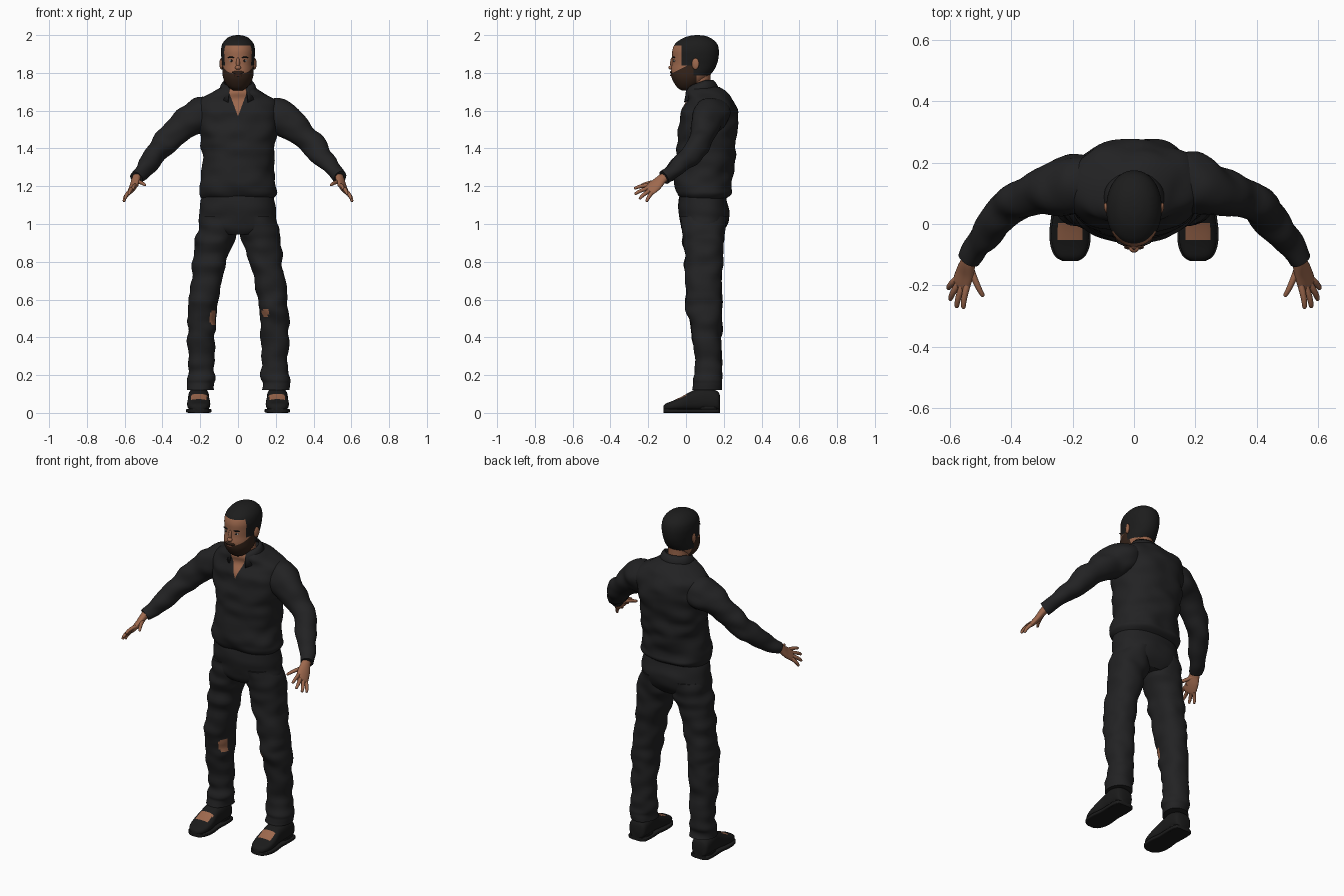
import bpy, bmesh, math
from mathutils import Vector, noise

cube = bpy.data.objects.get("Cube")
if cube:
    bpy.data.objects.remove(cube, do_unlink=True)


def material(name, r, g, b):
    m = bpy.data.materials.new(name)
    m.use_nodes = True
    m.diffuse_color = (r, g, b, 1)
    bsdf = m.node_tree.nodes["Principled BSDF"]
    bsdf.inputs["Base Color"].default_value = (r, g, b, 1)
    bsdf.inputs["Roughness"].default_value = 0.9
    return m


CLOTH = material("black cloth", 0.016, 0.016, 0.017)
LEATHER = material("black leather", 0.011, 0.011, 0.011)
HAIR = material("black hair", 0.012, 0.012, 0.012)
BEARD = material("dark brown beard", 0.035, 0.017, 0.010)
SKIN = material("brown skin", 0.34, 0.14, 0.075)
LIPS = material("lips", 0.19, 0.07, 0.045)
EYE = material("eye white", 0.45, 0.42, 0.38)


def finish(name, bm, mats, rule=None):
    """Turn a bmesh into a smooth shaded object, coloured by a rule."""
    bmesh.ops.recalc_face_normals(bm, faces=bm.faces)
    for f in bm.faces:
        f.material_index = rule(f.calc_center_median()) if rule else 0
    mesh = bpy.data.meshes.new(name)
    bm.to_mesh(mesh)
    bm.free()
    for m in mats:
        mesh.materials.append(m)
    mesh.shade_smooth()
    mesh.set_sharp_from_angle(angle=math.radians(50))
    ob = bpy.data.objects.new(name, mesh)
    bpy.context.collection.objects.link(ob)
    return ob


def spline(rows, steps):
    """Catmull-Rom interpolation of whole rows."""
    rows = [Vector(r) for r in rows]
    out = []
    for i in range(len(rows) - 1):
        p0, p1, p2 = rows[max(i - 1, 0)], rows[i], rows[i + 1]
        p3 = rows[min(i + 2, len(rows) - 1)]
        for k in range(steps):
            t = k / steps
            out.append(p1 + 0.5 * t * ((p2 - p0) + t * ((2 * p0 - 5 * p1 + 4 * p2 - p3)
                       + t * (3 * p1 - p0 - 3 * p2 + p3))))
    return out + [rows[-1]]


def loft(name, rows, mats, axis=None, side=(1, 0, 0), n=32, steps=6, p=2.0,
         fold=0.0, cuts=(), rule=None):
    """Skin rounded sections; a row is centre x, y, z and two radii."""
    rows = spline(rows, steps)
    bm = bmesh.new()
    rings = []
    for i, r in enumerate(rows):
        a, b = rows[max(i - 1, 0)], rows[min(i + 1, len(rows) - 1)]
        t = Vector(axis) if axis else (Vector(b[:3]) - Vector(a[:3])).normalized()
        u = Vector(side)
        u = (u - t * u.dot(t)).normalized()
        v = t.cross(u)
        ring = []
        for k in range(n):
            q = 2 * math.pi * k / n
            c, s = math.cos(q), math.sin(q)
            off = (u * r[3] * math.copysign(abs(c) ** (2 / p), c)
                   + v * r[4] * math.copysign(abs(s) ** (2 / p), s))
            pos = Vector(r[:3]) + off
            if fold:
                wave = noise.noise(Vector((pos.x * 9, pos.y * 9, pos.z * 16)))
                pos += off.normalized() * fold * wave
            ring.append(bm.verts.new(pos))
        rings.append(ring)
    for a, b in zip(rings, rings[1:]):
        for k in range(n):
            bm.faces.new((a[k], a[(k + 1) % n], b[(k + 1) % n], b[k]))
    bm.faces.new(rings[0])
    bm.faces.new(rings[-1])
    for co, no in cuts:
        bmesh.ops.bisect_plane(bm, geom=bm.verts[:] + bm.edges[:] + bm.faces[:],
                               plane_co=co, plane_no=no, dist=1e-5)
    return finish(name, bm, mats, rule)


def upright(rows, x=0):
    """Rows of height, front y, back y, half width, optional centre x."""
    return [((r[4] if len(r) > 4 else 0) * (x or 1), (r[1] + r[2]) / 2, r[0],
             r[3], (r[2] - r[1]) / 2) for r in rows]


def blob(name, loc, scale, mat, tilt=0):
    bpy.ops.mesh.primitive_uv_sphere_add(segments=20, ring_count=12, radius=1,
                                         location=loc, rotation=(0, 0, tilt))
    ob = bpy.context.object
    ob.name, ob.scale = name, scale
    ob.data.materials.append(mat)
    ob.data.shade_smooth()
    return ob


UP = (0, 0, 1)

# Shirt with an open V neck
loft("shirt", upright([
    (1.13, -.02, .20, .185), (1.16, -.05, .235, .207), (1.2, -.06, .24, .203),
    (1.3, -.055, .25, .19), (1.4, -.05, .265, .193), (1.48, -.047, .272, .20),
    (1.56, -.03, .272, .215), (1.62, -.013, .265, .215), (1.665, 0, .245, .19),
    (1.70, .0, .21, .125), (1.725, .005, .175, .08)]), [CLOTH, SKIN], UP, n=64,
    p=2.3, fold=.016, cuts=[((0, 0, 1.57), (s * 2.7, 0, -1)) for s in (-1, 1)],
    rule=lambda c: int(c.y < .06 and c.z > 1.57 + 2.7 * abs(c.x)))

# Collar folded around the neck, open at the front
bm = bmesh.new()
strips = []
for i in range(41):
    t = i / 20 - 1
    a = t * math.pi * .83
    drop = max(0, abs(t) - .45) / .55
    sx, cy = math.sin(a), math.cos(a)
    strips.append([bm.verts.new(co) for co in (
        (.078 * sx, .075 + .07 * cy, 1.762 - .035 * drop),
        (.092 * sx, .075 + .085 * cy, 1.745 - .04 * drop),
        (.108 * sx, .08 + .105 * cy, 1.70 - .055 * drop))])
for a, b in zip(strips, strips[1:]):
    for k in range(2):
        bm.faces.new((a[k], a[k + 1], b[k + 1], b[k]))
collar = finish("collar", bm, [CLOTH])
collar.modifiers.new("thickness", "SOLIDIFY").thickness = .007

# Trouser seat
loft("trouser_seat", upright([
    (1.17, -.035, .2, .185), (1.1, -.04, .222, .198), (1.04, -.035, .23, .205),
    (.98, -.025, .212, .2), (.945, -.005, .18, .12)]), [CLOTH], UP, n=48,
    p=2.3, fold=.008)

for s, label in ((1, "left"), (-1, "right")):
    # Trouser leg with a worn hole at the knee
    hole = (.147, .53, .022, .02) if s > 0 else (-.128, .5, .022, .042)

    def torn(c):
        return int(c.y < .075 and ((c.x - hole[0]) / hole[2]) ** 2
                   + ((c.z - hole[1]) / hole[3]) ** 2 < 1)
    loft(label + "_trouser_leg", upright([
        (1.04, -.03, .22, .098, .1), (.94, -.015, .203, .107, .116),
        (.88, -.012, .195, .098, .132), (.75, -.005, .19, .085, .158),
        (.6, 0, .19, .078, .182), (.52, .008, .19, .075, .19),
        (.4, .035, .187, .072, .193), (.25, .05, .187, .069, .195),
        (.185, .043, .19, .077, .196), (.155, .05, .185, .07, .198),
        (.12, .038, .192, .07, .2)], s), [CLOTH, SKIN], UP, n=44, steps=8,
        p=2.2, fold=.014, rule=torn)

    # Shoe with a bare instep, and its sole
    last = [(.18, .03, .09), (.165, .052, .115), (.1, .056, .135), (.04, .054, .12),
            (-.02, .061, .088), (-.07, .058, .064), (-.105, .043, .05), (-.12, .02, .036)]
    loft(label + "_shoe", [(s * .208, y, h / 2 + .006, w, h / 2 - .006) for y, w, h in last],
         [LEATHER, SKIN], (0, 1, 0), n=40, steps=5, p=2.6,
         rule=lambda c: int(c.z > .06 and -.055 < c.y < 0 and abs(c.x - s * .205) < .04))
    loft(label + "_sole", [(s * .208, y, .011, w + .006, .011) for y, w, h in last],
         [LEATHER], (0, 1, 0), n=32, steps=4, p=6)
    loft(label + "_heel", [(s * .208, .12, z, .054, .055) for z in (0, .03)],
         [LEATHER], UP, steps=2, p=2.6)

    # Sleeve
    loft(label + "_sleeve", [(s * x, y, z, r, r) for x, y, z, r in (
        (.13, .15, 1.59, .08), (.19, .135, 1.575, .095), (.26, .11, 1.545, .085),
        (.34, .088, 1.475, .066), (.41, .06, 1.405, .06), (.465, -.01, 1.335, .053),
        (.51, -.072, 1.278, .042), (.538, -.118, 1.247, .036))],
        [CLOTH], side=(0, 1, 0), n=36, fold=.014)

    # Hand: palm, four fingers and thumb
    loft(label + "_palm", [(s * x, y, z, w, h) for x, y, z, w, h in (
        (.528, -.09, 1.262, .026, .024), (.539, -.125, 1.24, .028, .021),
        (.55, -.16, 1.207, .037, .018), (.563, -.195, 1.18, .038, .014),
        (.568, -.208, 1.17, .03, .008))], [SKIN], side=(s * .6, .35, -.65), n=24)
    digits = {"index": ((.54, -.195, 1.203), (.555, -.275, 1.187)),
              "middle": ((.556, -.2, 1.187), (.577, -.272, 1.157)),
              "ring": ((.57, -.195, 1.172), (.598, -.247, 1.132)),
              "little": ((.58, -.183, 1.16), (.604, -.21, 1.117)),
              "thumb": ((.53, -.145, 1.222), (.49, -.236, 1.205))}
    for finger, (a, b) in digits.items():
        a, b = Vector(a), Vector(b)
        path = [(t, r) for t, r in ((-.15, .011), (.3, .0105), (.7, .009), (.95, .007), (1, .003))]
        rows = []
        for t, r in path:
            q = a.lerp(b, t) + Vector((.004, 0, .006)) * math.sin(math.pi * max(t, 0))
            rows.append((s * q.x, q.y, q.z, r, r))
        loft(f"{label}_{finger}_finger", rows, [SKIN], side=(0, .3, 1), n=14, steps=3)

# Neck
loft("neck", upright([(1.6, .03, .14, .065), (1.68, .012, .14, .06),
                      (1.74, .015, .13, .057), (1.8, .02, .13, .057)]), [SKIN], UP)


# Head, with hair and beard as cut areas
def head_colour(c):
    if c.z > 1.945 or (c.y > -.025 and c.z > 1.838) or (c.y > .04 and c.z > 1.785):
        return 1
    if c.y > .055:
        return 0
    return 2 if c.z < 1.797 + .5 * (c.y + .075) else 0


loft("head", upright([
    (1.706, -.02, .035, .022), (1.72, -.043, .055, .045), (1.745, -.062, .085, .066),
    (1.775, -.076, .115, .079), (1.81, -.08, .145, .083), (1.845, -.075, .163, .084),
    (1.88, -.073, .172, .088), (1.92, -.072, .174, .09), (1.955, -.057, .164, .082),
    (1.982, -.02, .135, .06), (1.996, .02, .1, .032), (2.0, .055, .065, .006)]),
    [SKIN, HAIR, BEARD], UP, n=56, p=2.1, rule=head_colour,
    cuts=[((0, 0, z), UP) for z in (1.945, 1.838, 1.785)]
    + [((0, y, 0), (0, 1, 0)) for y in (-.025, .04, .055)]
    + [((0, -.075, 1.797), (0, -.5, 1))])

# Face details
blob("nose_bridge", (0, -.072, 1.852), (.010, .012, .03), SKIN)
blob("nose_tip", (0, -.08, 1.828), (.016, .013, .011), SKIN)
blob("moustache", (0, -.076, 1.803), (.032, .009, .008), BEARD)
blob("mouth", (0, -.079, 1.787), (.02, .006, .005), LIPS)
for s, label in ((1, "left"), (-1, "right")):
    blob(label + "_eye", (s * .034, -.063, 1.864), (.013, .004, .006), EYE, s * .25)
    blob(label + "_iris", (s * .034, -.0655, 1.864), (.006, .003, .006), HAIR, s * .25)
    blob(label + "_eyebrow", (s * .036, -.064, 1.882), (.02, .005, .0045), HAIR, s * .25)
    blob(label + "_ear", (s * .088, .05, 1.848), (.009, .02, .03), SKIN, s * -.3)
